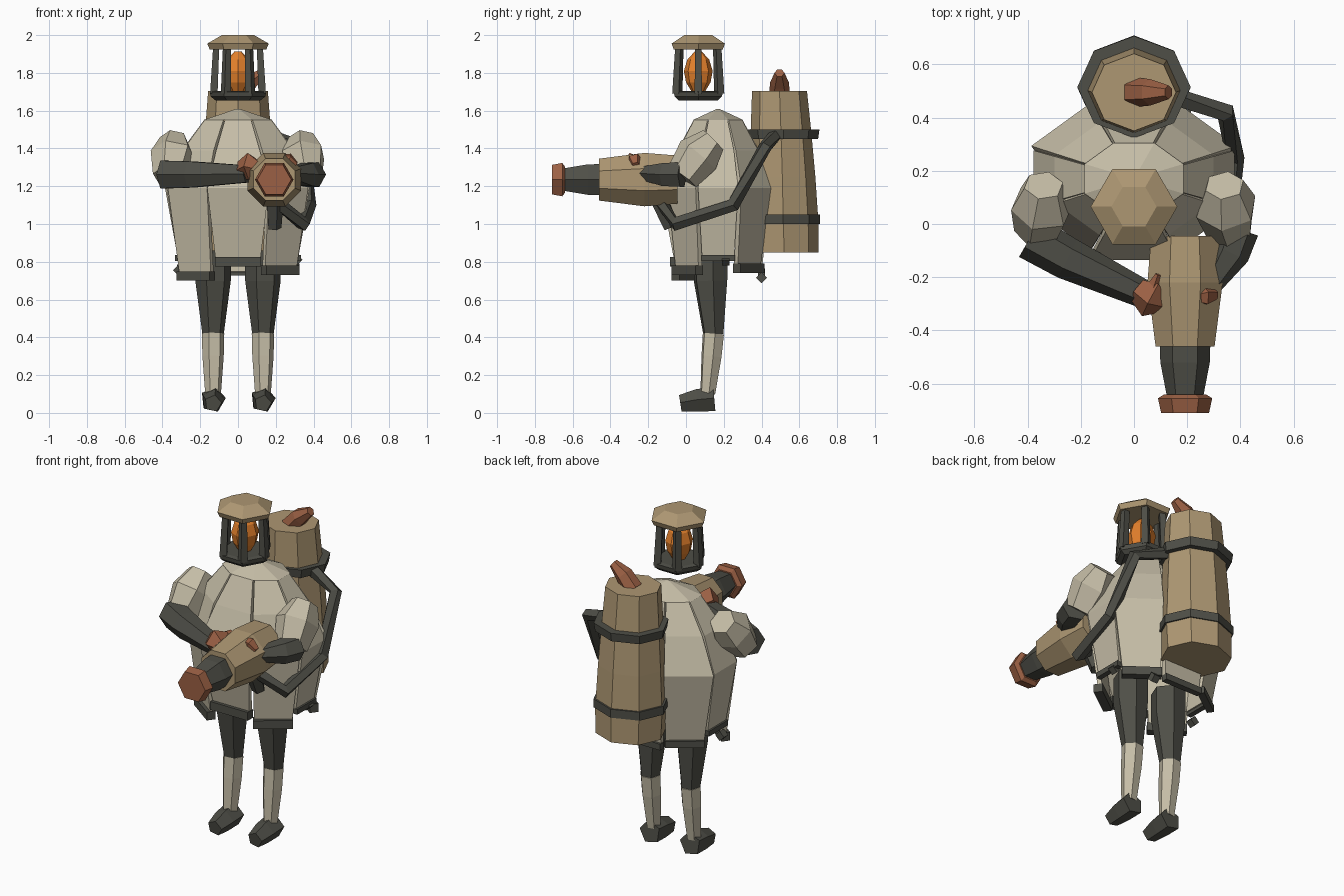
import bpy, bmesh, math
from mathutils import Vector

if "Cube" in bpy.data.objects:
    bpy.data.objects.remove(bpy.data.objects["Cube"])

def material(name, rgb):
    m = bpy.data.materials.new(name)
    m.diffuse_color = (*rgb, 1)
    m.use_nodes = True
    m.node_tree.nodes["Principled BSDF"].inputs["Base Color"].default_value = m.diffuse_color
    return m

CLOTH = material("pale_cloth", (0.56, 0.51, 0.385))
TAN = material("tan_metal", (0.42, 0.31, 0.17))
DARK = material("dark_leather", (0.077, 0.077, 0.063))
COPPER = material("copper", (0.33, 0.118, 0.058))
FLAME = material("flame_orange", (0.78, 0.22, 0.025))

def mesh(name, verts, faces, mat):
    me = bpy.data.meshes.new(name)
    me.from_pydata(verts, [], faces)
    me.materials.append(mat)
    ob = bpy.data.objects.new(name, me)
    bpy.context.collection.objects.link(ob)
    return ob

def tube(name, pts, radii, mat, sides=6, phase=0.0, sx=1.0, sy=1.0, axis=None):
    """Faceted tube through pts, one radius per point, capped at both ends."""
    pts = [Vector(p) for p in pts]
    verts, faces, n = [], [], len(pts)
    for i, p in enumerate(pts):
        d = Vector(axis) if axis else (pts[min(i + 1, n - 1)] - pts[max(i - 1, 0)]).normalized()
        up = Vector((0, 1, 0)) if abs(d.z) > 0.8 else Vector((0, 0, 1))
        u = d.cross(up).normalized()
        v = u.cross(d)
        for k in range(sides):
            a = phase + k * math.tau / sides
            verts.append(p + radii[i] * (u * math.cos(a) * sx + v * math.sin(a) * sy))
    for i in range(n - 1):
        for k in range(sides):
            j = (k + 1) % sides
            a, b = i * sides, (i + 1) * sides
            faces.append((a + k, b + k, b + j, a + j))
    faces.append(tuple(range(sides)))
    faces.append(tuple(range(n * sides - 1, (n - 1) * sides - 1, -1)))
    ob = mesh(name, verts, faces, mat)
    bm = bmesh.new()
    bm.from_mesh(ob.data)
    bmesh.ops.recalc_face_normals(bm, faces=bm.faces)
    bm.to_mesh(ob.data)
    bm.free()
    return ob

def column(name, y, rows, mat, x=0, **kw):
    """Upright tube from (radius, z) rows."""
    return tube(name, [(x, y, z) for _, z in rows], [r for r, _ in rows], mat, **kw)

# Lantern head
HY = 0.065
column("lantern_roof", HY, [(0.15, 1.925), (0.163, 1.955), (0.085, 2.0)], TAN)
column("lantern_base", HY, [(0.12, 1.655), (0.145, 1.675), (0.15, 1.70), (0.125, 1.705)], DARK)
column("flame", HY, [(0.035, 1.70), (0.065, 1.75), (0.076, 1.81), (0.058, 1.87), (0.02, 1.912)],
       FLAME, sides=8)
for k in range(6):
    a = k * math.tau / 6
    c, s = math.cos(a), math.sin(a)
    tube("lantern_post", [(0.128 * c, HY + 0.128 * s, 1.69), (0.116 * c, HY + 0.116 * s, 1.93)],
         [0.028, 0.023], DARK, sides=4, phase=a + math.pi / 4)

# Coat: eight separate panels around an oval, each with a dark hem
CY = 0.17
def coat(angle, f, z):
    return Vector((0.41 * f * math.cos(angle), CY + 0.297 * f * math.sin(angle), z))

HEM = {0: 0.82, 1: 0.765, 2: 0.745, 3: 0.765, 4: 0.82, 5: 0.725, 6: 0.80, 7: 0.755}
for k in range(8):
    mid, half = k * math.tau / 8, math.radians(21.2)
    chest = {6: 1.1, 1: 1.03, 3: 1.03}.get(k, 0.99)
    rows = [(0.47, 1.55), (0.78, 1.39), (chest, 1.19), (0.83, HEM[k])]
    verts = []
    for i, (f, z) in enumerate(rows):
        h = half if i < 3 else half * 0.95
        verts += [coat(mid - h, f, z), coat(mid + h, f, z)]
    faces = [(2 * i + 1, 2 * i, 2 * i + 2, 2 * i + 3) for i in range(3)]
    panel = mesh("coat_panel", verts, faces, CLOTH)
    sol = panel.modifiers.new("thickness", "SOLIDIFY")
    sol.thickness = 0.025
    sol.offset = -1
    r = {0: 0.022, 4: 0.022, 2: 0.026, 3: 0.028}.get(k, 0.035)
    tube("coat_hem", [coat(mid - half, 0.83, HEM[k]), coat(mid + half, 0.83, HEM[k])],
         [r, r], DARK, sides=4, phase=math.pi / 4)
column("collar", CY, [(0.49, 1.55), (0.02, 1.61)], CLOTH, sides=8, phase=math.pi / 8, sx=0.41, sy=0.297)
for p, d in [((0.312, 0.21, 0.81), (0, 0.02, 0)), ((0.194, 0.40, 0.715), (0.02, 0, 0)),
             ((-0.315, 0.115, 0.755), (0, 0.02, 0))]:
    tube("hem_toggle", [Vector(p) - Vector(d), Vector(p) + Vector(d)], [0.029, 0.029], DARK, sides=4)

for s in (-1, 1):
    # Shoulders
    tube("shoulder", [(s * 0.34, 0.145, 1.445), (s * 0.345, 0.065, 1.365), (s * 0.36, -0.02, 1.25)],
         [0.075, 0.12, 0.092], CLOTH, sides=6, phase=0.3)
    # Legs and feet
    x = s * 0.132
    tube("thigh", [(x, 0.13, 0.86), (x, 0.13, 0.70), (x, 0.145, 0.415)], [0.095, 0.095, 0.057], DARK, phase=0.15)
    tube("shin", [(x, 0.145, 0.42), (x, 0.135, 0.30), (x, 0.115, 0.10)], [0.06, 0.057, 0.042], CLOTH, phase=0.15)
    tube("foot", [(x, -0.03, 0.05), (x, 0.06, 0.064), (x, 0.15, 0.072)], [0.046, 0.063, 0.068], DARK,
         sides=5, phase=0.1)

# Forearms and hands
tube("far_forearm", [(-0.39, -0.05, 1.262), (-0.25, -0.13, 1.262), (0.05, -0.27, 1.265)],
     [0.085, 0.08, 0.052], DARK)
tube("far_hand", [(0.02, -0.25, 1.285), (0.065, -0.28, 1.305), (0.115, -0.30, 1.29)],
     [0.05, 0.075, 0.035], COPPER, sides=5)
tube("far_thumb", [(0.07, -0.25, 1.32), (0.09, -0.19, 1.34)], [0.032, 0.01], COPPER, sides=4)
tube("near_forearm", [(0.395, -0.02, 1.262), (0.365, -0.11, 1.262), (0.28, -0.25, 1.27)],
     [0.075, 0.07, 0.035], DARK)
tube("near_hand", [(0.305, -0.265, 1.31), (0.265, -0.27, 1.338), (0.22, -0.275, 1.35)],
     [0.022, 0.04, 0.016], COPPER, sides=5)

# Sprayer held in front
GX, GZ = 0.192, 1.235
def barrel(name, rows, mat, **kw):
    return tube(name, [(GX, y, GZ) for _, y in rows], [r for r, _ in rows], mat, **kw)
barrel("sprayer_body", [(0.138, -0.045), (0.153, -0.22), (0.12, -0.46)], TAN, sides=8, phase=math.pi / 8)
barrel("sprayer_neck", [(0.095, -0.45), (0.093, -0.52), (0.068, -0.65)], DARK, sides=6)
barrel("sprayer_muzzle", [(0.078, -0.64), (0.102, -0.655), (0.09, -0.71)], COPPER, sides=6)
tube("sprayer_grip", [(GX, -0.14, 1.13), (GX, -0.08, 0.98)], [0.05, 0.038], DARK, sides=5)

# Back tank with rings, spout and hose
UP = (0, 0, 1)
tank = [(0.158, 0.495, 1.705), (0.175, 0.503, 1.48), (0.19, 0.51, 1.25), (0.203, 0.515, 1.0), (0.198, 0.52, 0.85)]
tube("tank", [(0, y, z) for _, y, z in tank], [r for r, _, _ in tank], TAN, sides=8, sy=0.92, axis=UP)
tube("tank_upper_ring", [(0, 0.515, 1.50), (0, 0.515, 1.45)], [0.213, 0.205], DARK, sides=8, sy=0.9)
tube("tank_lower_ring", [(0, 0.513, 1.05), (0, 0.513, 1.0)], [0.213, 0.213], DARK, sides=8, sy=0.92)
tube("tank_spout", [(0, 0.495, 1.68), (0.06, 0.495, 1.75), (0.13, 0.495, 1.80)], [0.055, 0.05, 0.026],
     COPPER, sides=6)
tube("hose", [(0.21, -0.13, 1.11), (0.345, -0.055, 1.0), (0.378, 0.25, 1.10), (0.345, 0.42, 1.41),
              (0.17, 0.47, 1.465)], [0.035, 0.038, 0.037, 0.036, 0.036], DARK, sides=5)
